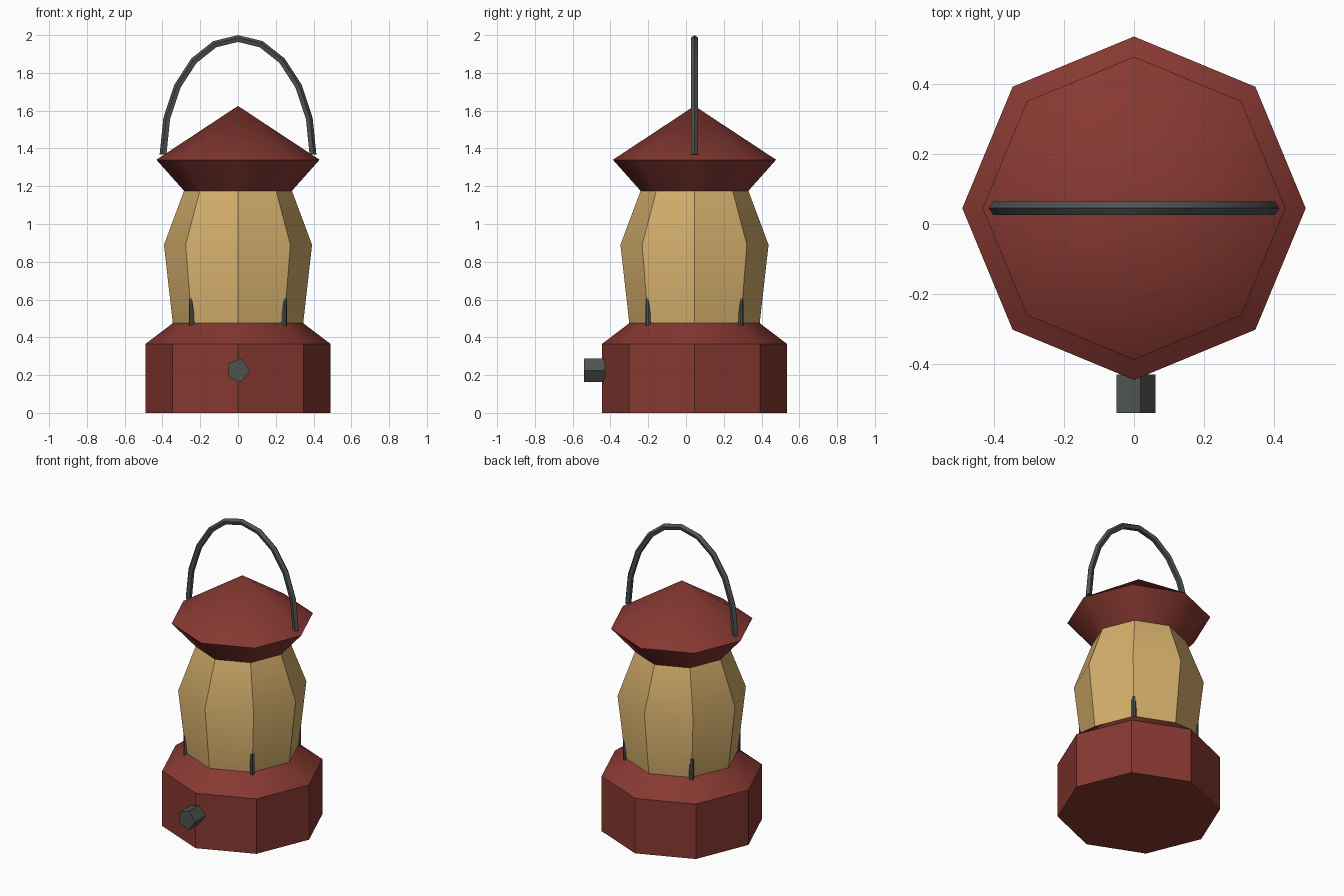
import bpy, bmesh, math
from mathutils import Vector

if "Cube" in bpy.data.objects:
    bpy.data.objects.remove(bpy.data.objects["Cube"])

CY = 0.045  # y of the lantern's axis


def material(name, rgb):
    m = bpy.data.materials.new(name)
    m.diffuse_color = (*rgb, 1)
    m.use_nodes = True
    m.node_tree.nodes["Principled BSDF"].inputs["Base Color"].default_value = m.diffuse_color
    return m


RED = material("dark red paint", (0.242, 0.040, 0.031))
AMBER = material("amber glass", (0.658, 0.423, 0.147))
METAL = material("dark grey metal", (0.076, 0.087, 0.080))


def sweep(name, rings, mat):
    """Join rings of points into a closed solid; a one-point ring is a tip."""
    bm = bmesh.new()
    loops = [[bm.verts.new(p) for p in ring] for ring in rings]
    for a, b in zip(loops, loops[1:]):
        n = len(a)
        for i in range(n):
            j = (i + 1) % n
            if len(b) == 1:
                bm.faces.new((a[i], a[j], b[0]))
            else:
                bm.faces.new((a[i], a[j], b[j], b[i]))
    for end in (loops[0], loops[-1]):
        if len(end) > 2:
            bm.faces.new(end)
    bmesh.ops.recalc_face_normals(bm, faces=bm.faces)
    me = bpy.data.meshes.new(name)
    bm.to_mesh(me)
    bm.free()
    me.materials.append(mat)
    ob = bpy.data.objects.new(name, me)
    bpy.context.collection.objects.link(ob)
    bpy.ops.object.select_all(action='DESELECT')
    ob.select_set(True)
    bpy.context.view_layer.objects.active = ob
    bpy.ops.object.shade_smooth_by_angle(angle=math.radians(38))
    return ob


def circle(n, r, z, cx=0, cy=CY):
    if r == 0:
        return [(cx, cy, z)]
    return [(cx + r * math.cos(2 * math.pi * i / n),
             cy + r * math.sin(2 * math.pi * i / n), z) for i in range(n)]


def lathe(name, profile, mat, n=8):
    return sweep(name, [circle(n, r, z) for r, z in profile], mat)


# Eight-sided body: base, glass globe, roof
lathe("base", [(0.49, 0), (0.49, 0.365), (0.345, 0.475)], RED)
lathe("glass_globe", [(0.345, 0.473), (0.392, 0.89), (0.285, 1.177)], AMBER)
lathe("roof", [(0.285, 1.175), (0.432, 1.34), (0, 1.625)], RED)

# Thin guard posts that just show at the diagonal corners of the globe
for k in range(4):
    a = math.radians(45 + 90 * k)
    cx, cy = 0.345 * math.cos(a), CY + 0.345 * math.sin(a)
    sweep(f"guard_post_{k + 1}",
          [circle(8, 0.015, z, cx, cy) for z in (0.45, 0.9)], METAL)

# Five-sided knob on the front of the base
sweep("knob", [[(0.062 * math.cos(t), y, 0.225 + 0.065 * math.sin(t))
                for t in (2 * math.pi * i / 5 for i in range(5))]
               for y in (-0.54, -0.43)], METAL)

# Arched carrying handle, five-sided tube with a ridge on the outside
rings = []
for s in range(11):
    t = math.pi * s / 10
    c = Vector((0.395 * math.cos(t), CY, 1.368 + 0.612 * math.sin(t)))
    out = Vector((0.612 * math.cos(t), 0, 0.395 * math.sin(t))).normalized()
    rings.append([c + 0.02 * (out * math.cos(u) + Vector((0, math.sin(u), 0)))
                  for u in (2 * math.pi * i / 5 for i in range(5))])
sweep("handle", rings, METAL)
